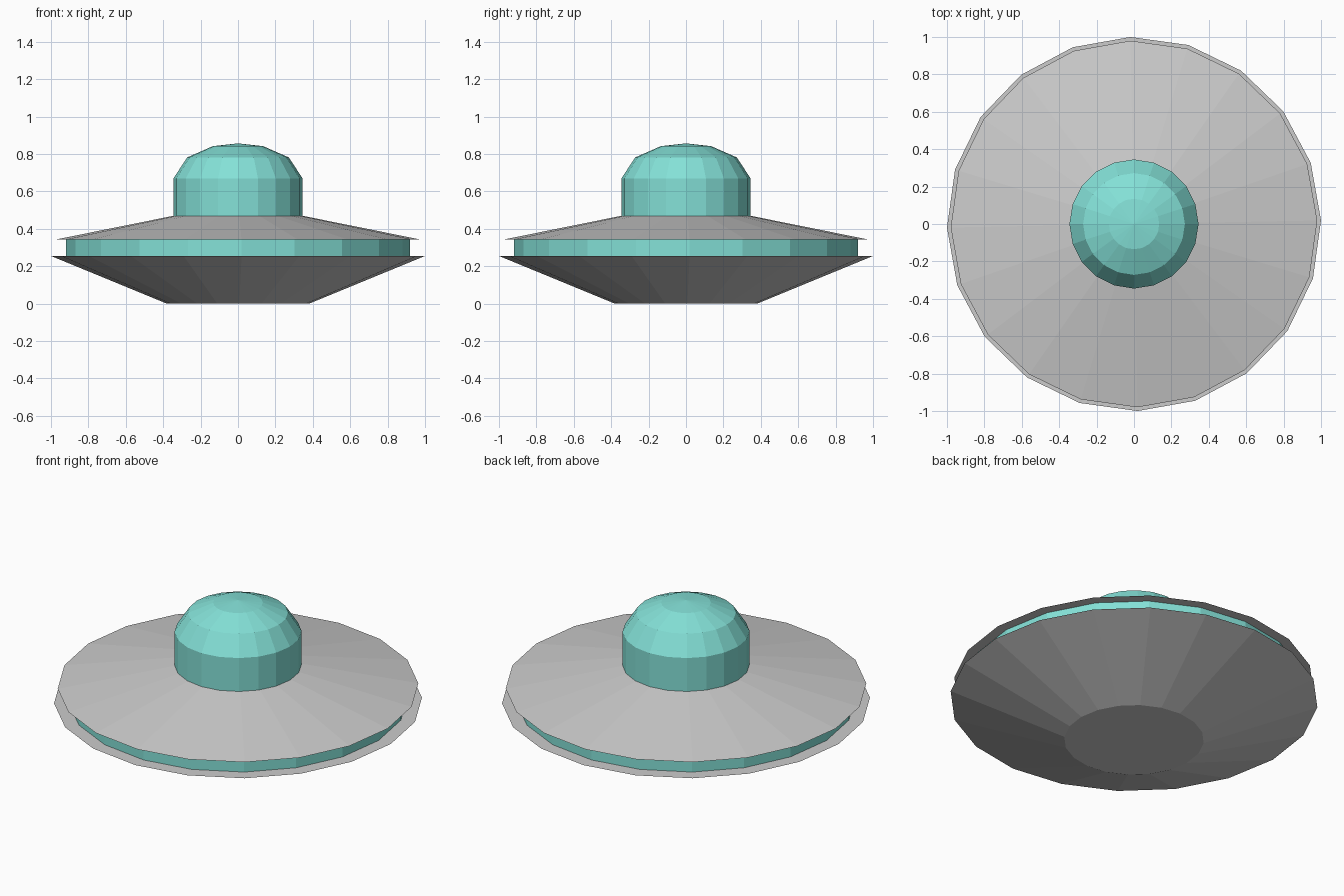
import bpy
import bmesh
from math import cos, sin, radians, tau

SIDES = 20

cube = bpy.data.objects.get("Cube")
if cube:
    bpy.data.objects.remove(cube, do_unlink=True)


def make_material(name, rgb):
    mat = bpy.data.materials.new(name)
    mat.use_nodes = True
    colour = (*rgb, 1)
    mat.diffuse_color = colour
    mat.node_tree.nodes["Principled BSDF"].inputs["Base Color"].default_value = colour
    return mat


def turned(name, profile, mat, turn=0.0):
    """Closed flat-faced solid turned about z from (radius, height) points, bottom to top."""
    bm = bmesh.new()
    rings = []
    for radius, z in profile:
        angles = [tau * i / SIDES + radians(turn) for i in range(SIDES)]
        rings.append([bm.verts.new((radius * cos(a), radius * sin(a), z)) for a in angles])
    for low, high in zip(rings, rings[1:]):
        for i in range(SIDES):
            j = (i + 1) % SIDES
            bm.faces.new((low[i], low[j], high[j], high[i]))
    bm.faces.new(rings[0][::-1])
    # Fan the lid, with its centre raised by a pole point where one is given
    bm.faces.new(rings[-1])
    mesh = bpy.data.meshes.new(name)
    bm.to_mesh(mesh)
    bm.free()
    mesh.materials.append(mat)
    obj = bpy.data.objects.new(name, mesh)
    bpy.context.collection.objects.link(obj)
    return obj


grey = make_material("hull grey", (0.6, 0.6, 0.6))
teal = make_material("glass teal", (0.23, 0.75, 0.68))

# Saucer body: dish below, recessed band, sloping disc above
turned("lower_dish", [(0.38, 0), (1.0, 0.255)], grey, 1.1)
turned("window_band", [(0.92, 0.255), (0.92, 0.342)], teal, 1.1)
turned("upper_disc", [(0.98, 0.342), (0.345, 0.47)], grey, 1.1)

# Cockpit: straight wall with a faceted dome, closed by a shallow cap
turned("cockpit_dome", [(0.345, 0.47), (0.345, 0.67), (0.272, 0.782),
                        (0.135, 0.842), (0.001, 0.857)], teal)
